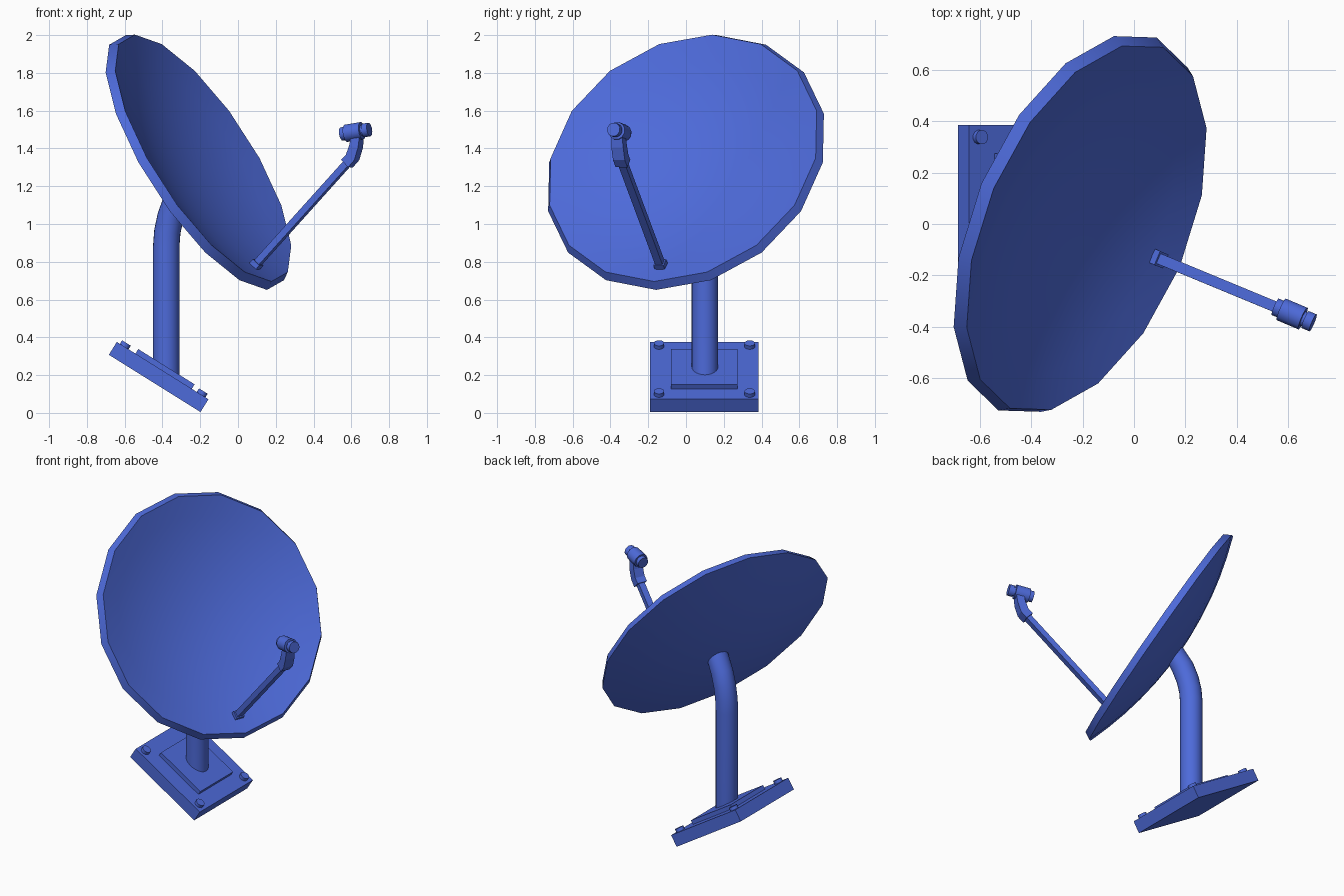
import bpy, bmesh, math
from mathutils import Vector as V

if "Cube" in bpy.data.objects:
    bpy.data.objects.remove(bpy.data.objects["Cube"])

blue = bpy.data.materials.new("blue_paint")
blue.diffuse_color = (0.075, 0.145, 0.70, 1)
blue.use_nodes = True
blue.node_tree.nodes["Principled BSDF"].inputs["Base Color"].default_value = blue.diffuse_color

# Dish frame: N = aim, T = up the dish, S = sideways
AZ, EL = math.radians(-23), math.radians(31)
N = V((math.cos(EL) * math.cos(AZ), math.cos(EL) * math.sin(AZ), math.sin(EL)))
S = V((-math.sin(AZ), math.cos(AZ), 0))
T = V((-math.sin(EL) * math.cos(AZ), -math.sin(EL) * math.sin(AZ), math.cos(EL)))
LIP = V((-0.184, -0.015, 1.349))


def finish(bm, name, smooth=True):
    bmesh.ops.recalc_face_normals(bm, faces=bm.faces)
    me = bpy.data.meshes.new(name)
    bm.to_mesh(me)
    bm.free()
    ob = bpy.data.objects.new(name, me)
    bpy.context.collection.objects.link(ob)
    me.materials.append(blue)
    if smooth:
        bpy.context.view_layer.objects.active = ob
        ob.select_set(True)
        bpy.ops.object.shade_smooth_by_angle(angle=math.radians(35))
        ob.select_set(False)
    return ob


def loft(name, pts, sizes, sides=4, ref=S, end_dir=None):
    """Tube through pts; sizes are (half width along ref, half depth) per point."""
    pts = [V(p) for p in pts]
    bm, rings = bmesh.new(), []
    k = math.sqrt(2) if sides == 4 else 1
    for i, p in enumerate(pts):
        d = (pts[min(i + 1, len(pts) - 1)] - pts[max(i - 1, 0)]).normalized()
        if end_dir and i == len(pts) - 1:
            d = end_dir
        a = (ref - d * ref.dot(d)).normalized()
        b = d.cross(a)
        w, h = sizes[i] if isinstance(sizes, list) else sizes
        ring = []
        for j in range(sides):
            t = 2 * math.pi * (j + 0.5) / sides
            ring.append(bm.verts.new(p + a * (w * k * math.cos(t)) + b * (h * k * math.sin(t))))
        rings.append(ring)
    for r0, r1 in zip(rings, rings[1:]):
        for j in range(sides):
            m = (j + 1) % sides
            bm.faces.new((r0[j], r0[m], r1[m], r1[j]))
    bm.faces.new(rings[0])
    bm.faces.new(rings[-1])
    return finish(bm, name, sides > 4)


# Dish: 16-sided paraboloid shell, flared rim wall
SIDES, RF, RB, STEPS = 16, 0.762, 0.787, 6
DEPTH, RIM = 0.15, 0.045
profile = [(RF * i / STEPS, -DEPTH * (1 - (i / STEPS) ** 2)) for i in range(1, STEPS + 1)]
profile += [(RB * i / STEPS, -RIM - 0.145 * (1 - (i / STEPS) ** 2)) for i in range(STEPS, 0, -1)]
bm = bmesh.new()
rings = []
for r, h in profile:
    rings.append([bm.verts.new(LIP + N * h + (T * math.cos(a) + S * math.sin(a)) * r)
                  for a in (2 * math.pi * j / SIDES for j in range(SIDES))])
for r0, r1 in zip(rings, rings[1:]):
    for j in range(SIDES):
        m = (j + 1) % SIDES
        bm.faces.new((r0[j], r0[m], r1[m], r1[j]))
for ring, h in ((rings[0], -DEPTH), (rings[-1], -RIM - 0.145)):
    c = bm.verts.new(LIP + N * h)
    for j in range(SIDES):
        bm.faces.new((ring[j], ring[(j + 1) % SIDES], c))
finish(bm, "dish")

# Bent support pole
loft("pole", [(-0.38, 0.10, 0.17), (-0.38, 0.10, 0.88), (-0.374, 0.098, 0.96),
              (-0.357, 0.091, 1.04), (-0.328, 0.079, 1.12), V((-0.29, 0.063, 1.20)) + N * 0.015],
     (0.07, 0.07), 24, end_dir=N)

# Tilted base slab, raised plate and corner bolts
TILT = math.radians(32)
BN = V((math.sin(TILT), 0, math.cos(TILT)))
BX = V((math.cos(TILT), 0, -math.sin(TILT)))
Y = V((0, 1, 0))
BC = V((-0.42, 0.0975, 0.19))
loft("base_slab", [BC - BN * 0.04, BC + BN * 0.04], (0.287, 0.286), ref=Y)
loft("base_plate", [BC + BN * 0.03 + BX * 0.006, BC + BN * 0.068 + BX * 0.006],
     (0.176, 0.176), ref=Y)
for i in (-1, 1):
    for j in (-1, 1):
        p = BC + BX * (0.24 * i) + Y * (0.24 * j)
        loft("base_bolt", [p + BN * 0.03, p + BN * 0.062], (0.028, 0.028), 12, ref=Y)

# Feed arm with foot bracket, sleeve and neck
foot = V((0.078, -0.127, 0.765))
tip = V((0.60, -0.343, 1.345))
d = (tip - foot).normalized()
loft("feed_arm", [foot, tip], (0.021, 0.018))
loft("arm_foot", [foot - d * 0.01, foot + d * 0.045], (0.029, 0.025))
loft("arm_neck", [tip - d * 0.035, tip + d * 0.01, (0.625, -0.354, 1.41), (0.634, -0.358, 1.475)],
     [(0.034, 0.028), (0.034, 0.028), (0.034, 0.026), (0.03, 0.024)])

# Receiver: horn, body and rear cap
U = V((math.cos(AZ), math.sin(AZ), 0.15)).normalized()
RC = V((0.62, -0.352, 1.488))
for name, a, b, r in (("receiver_horn", -0.078, -0.03, 0.036),
                      ("receiver_body", -0.052, 0.04, 0.047),
                      ("receiver_neck", 0.03, 0.055, 0.030),
                      ("receiver_cap", 0.05, 0.083, 0.037)):
    loft(name, [RC + U * a, RC + U * b], (r, r), 12)
